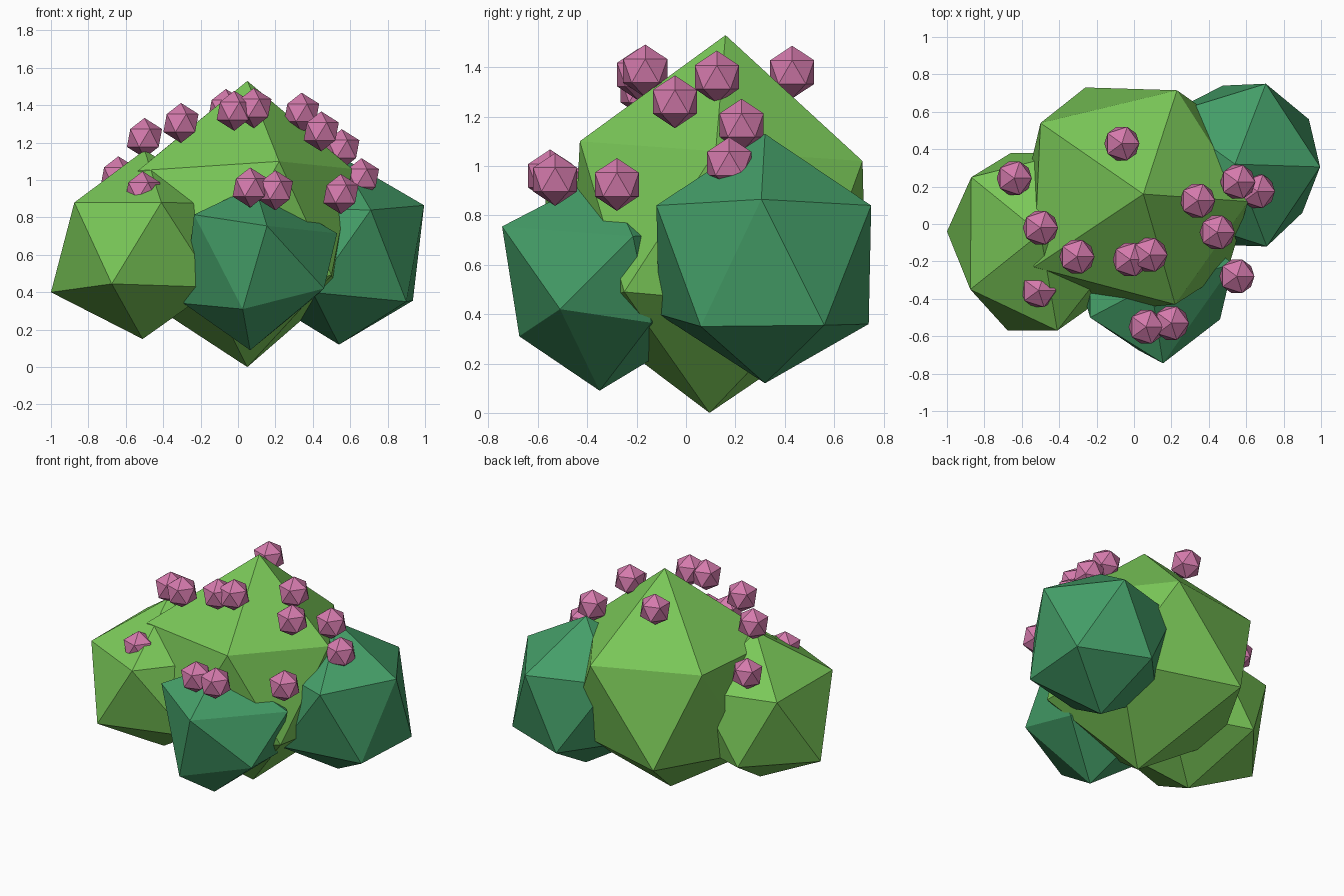
import bpy
from mathutils import Vector


def material(name, rgb):
    m = bpy.data.materials.new(name)
    m.diffuse_color = (*rgb, 1)
    return m


light_green = material("light green leaf", (0.195, 0.578, 0.098))
dark_green = material("dark green leaf", (0.058, 0.342, 0.138))
pink = material("pink blossom", (0.658, 0.195, 0.413))


def gem(name, centre, size, mat, corners=()):
    """Icosahedron; each given corner pulls the nearest vertex onto it."""
    bpy.ops.mesh.primitive_ico_sphere_add(subdivisions=1, radius=1)
    ob = bpy.context.object
    ob.name = name
    mesh = ob.data
    for v in mesh.vertices:
        v.co = Vector(centre) + v.co * Vector(size)
    for corner in corners:
        c = Vector(corner)
        min(mesh.vertices, key=lambda v: (v.co - c).length).co = c
    mesh.materials.append(mat)
    return ob


# Leaf clumps: regular gems with a few hand-pulled corners
gem("main_clump", (0.03, 0.13, 0.765), (0.70, 0.70, 0.765), light_green, [
    (0.05, 0.16, 1.53), (0.05, 0.095, 0.0),
    (0.22, -0.43, 1.10), (-0.535, -0.23, 1.05), (-0.50, 0.54, 1.08),
    (0.23, 0.715, 1.02), (0.61, 0.12, 1.06),
    (-0.26, 0.73, 0.43), (0.50, -0.25, 0.49)])

gem("left_clump", (-0.51, -0.08, 0.65), (0.54, 0.54, 0.50), light_green, [
    (-0.50, -0.05, 1.16), (-1.0, -0.04, 0.40), (-0.875, -0.35, 0.88),
    (-0.87, 0.25, 0.88), (-0.675, -0.57, 0.445), (-0.41, -0.57, 0.88)])

gem("right_clump", (0.54, 0.32, 0.625), (0.51, 0.505, 0.505), dark_green, [
    (0.995, 0.305, 0.865), (0.705, 0.75, 0.84), (0.71, -0.12, 0.84),
    (0.90, 0.06, 0.35), (0.935, 0.56, 0.355), (0.475, 0.74, 0.36)])

gem("front_clump", (0.09, -0.33, 0.53), (0.45, 0.45, 0.44), dark_green, [
    (0.155, -0.745, 0.755), (-0.235, -0.50, 0.815), (0.53, -0.215, 0.715),
    (0.025, -0.675, 0.31), (0.46, -0.51, 0.42), (0.065, -0.35, 0.09),
    (0.40, -0.14, 0.365), (-0.29, -0.30, 0.34)])

# Blossoms scattered over the upper surface
blossoms = [
    (-0.065, 0.43, 1.38), (-0.64, 0.245, 1.02), (-0.50, -0.02, 1.225),
    (-0.305, -0.175, 1.305), (-0.02, -0.19, 1.37), (0.085, -0.165, 1.385),
    (0.34, 0.125, 1.36), (0.445, -0.045, 1.26), (0.555, 0.225, 1.165),
    (0.66, 0.175, 1.01), (0.55, -0.28, 0.925), (0.065, -0.55, 0.96),
    (0.20, -0.53, 0.945), (-0.51, -0.355, 0.94)]
for i, p in enumerate(blossoms, 1):
    gem(f"blossom_{i}", p, (0.105, 0.105, 0.107), pink)
